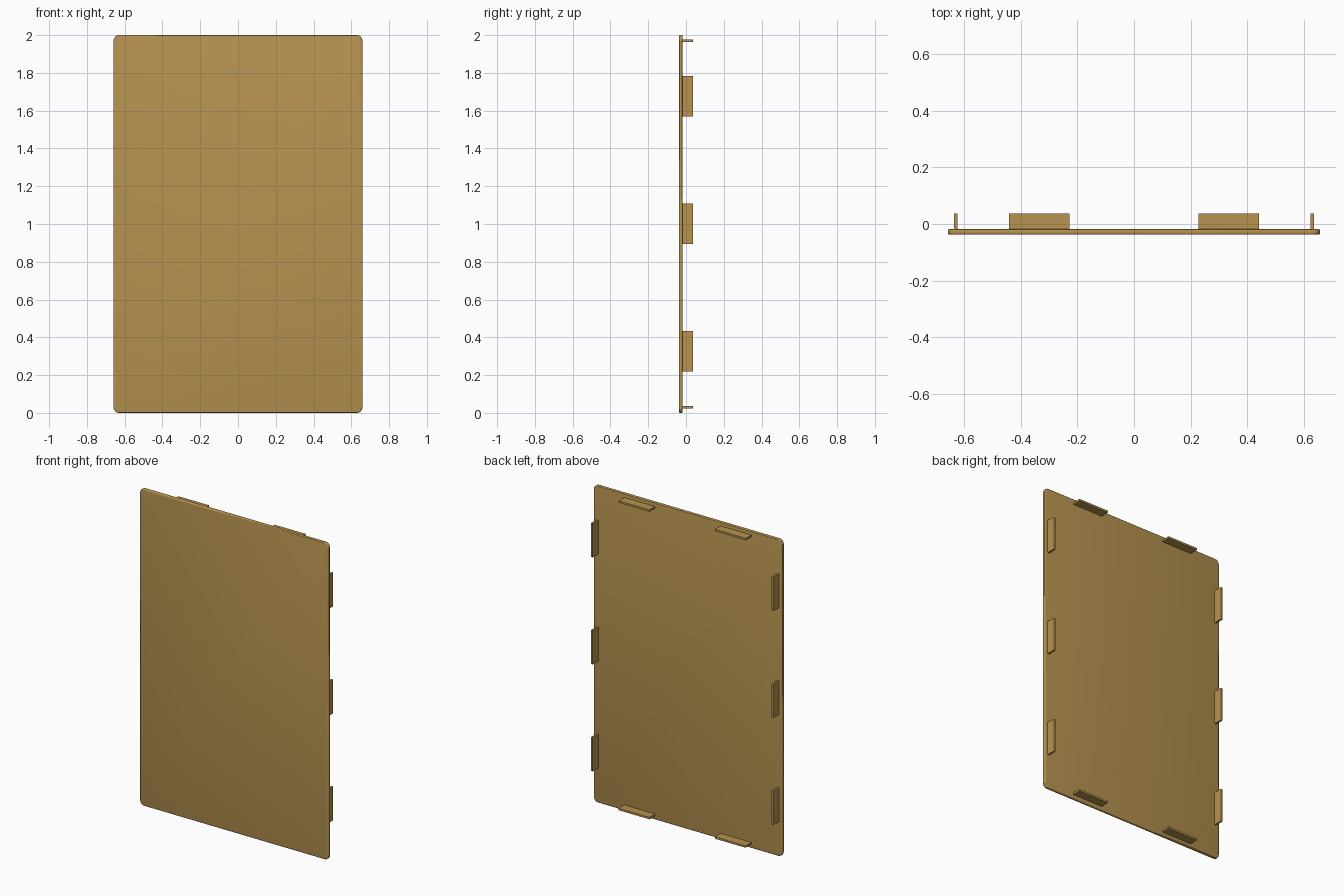
import bpy, bmesh
from math import cos, sin, pi

if "Cube" in bpy.data.objects:
    bpy.data.objects.remove(bpy.data.objects["Cube"])

W, H, T = 0.659, 2.0, 0.02        # half width, height, panel thickness
FRONT, BACK = -0.038, 0.038

mat = bpy.data.materials.new("tan_panel")
mat.diffuse_color = (0.47, 0.29, 0.08, 1)
mat.use_nodes = True
mat.node_tree.nodes["Principled BSDF"].inputs["Base Color"].default_value = mat.diffuse_color


def finish(bm, name):
    bmesh.ops.recalc_face_normals(bm, faces=bm.faces)
    me = bpy.data.meshes.new(name)
    bm.to_mesh(me)
    bm.free()
    me.materials.append(mat)
    ob = bpy.data.objects.new(name, me)
    bpy.context.collection.objects.link(ob)
    return ob


def tab(name, x, z, sx, sz):
    bm = bmesh.new()
    bmesh.ops.create_cube(bm, size=1)
    y0 = FRONT + T - 0.003
    for v in bm.verts:
        v.co = (x + v.co.x * sx, (y0 + BACK) / 2 + v.co.y * (BACK - y0), z + v.co.z * sz)
    return finish(bm, name)


# Rounded rectangular panel with softened front and back rims
r, n = 0.03, 8
bm = bmesh.new()
outline = []
for cx, cz, start in ((W - r, H - r, 0), (r - W, H - r, pi / 2),
                      (r - W, r, pi), (W - r, r, 1.5 * pi)):
    for i in range(n + 1):
        a = start + i * pi / 2 / n
        outline.append(bm.verts.new((cx + r * cos(a), FRONT, cz + r * sin(a))))
face = bm.faces.new(outline)
ext = bmesh.ops.extrude_face_region(bm, geom=[face])
moved = [v for v in ext["geom"] if isinstance(v, bmesh.types.BMVert)]
bmesh.ops.translate(bm, verts=moved, vec=(0, T, 0))
rims = [e for e in bm.edges if abs(e.verts[0].co.y - e.verts[1].co.y) < 1e-6]
bmesh.ops.bevel(bm, geom=rims, offset=0.006, segments=3, profile=0.5, affect='EDGES')
panel = finish(bm, "panel")
bpy.context.view_layer.objects.active = panel
panel.select_set(True)
bpy.ops.object.shade_smooth_by_angle()

# Thin clip tabs on the back: three per side, two along top and bottom
L, D = 0.214, 0.0125
for side, s in (("left", -1), ("right", 1)):
    for i, z in enumerate((0.327, 1.002, 1.677)):
        tab(f"{side}_side_tab_{i + 1}", s * 0.631, z, D, L)
    tab(f"top_tab_{side}", s * 0.336, H - 0.03, L, D)
    tab(f"bottom_tab_{side}", s * 0.336, 0.03, L, D)
